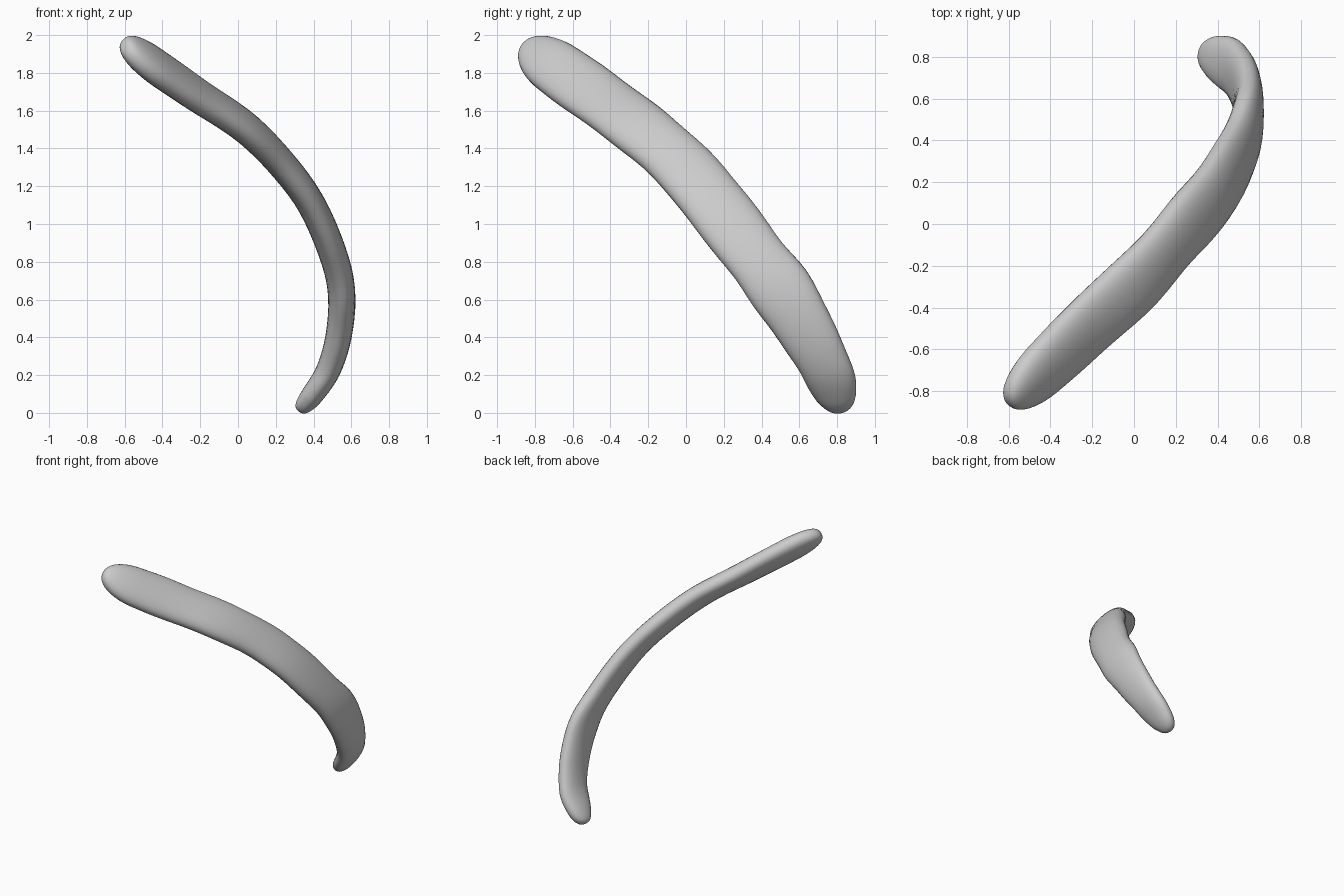
import bpy
import bmesh
import math
from mathutils import Vector

default_cube = bpy.data.objects.get("Cube")
if default_cube:
    bpy.data.objects.remove(default_cube, do_unlink=True)

# Centre line from the upper tip to the lower tip, with the half width
STATIONS = [
    (-.605, -.85, 1.95, .12), (-.43, -.69, 1.83, .155), (-.21, -.48, 1.68, .165),
    (.04, -.25, 1.51, .16), (.23, -.03, 1.32, .165), (.385, .15, 1.11, .165),
    (.5, .35, .85, .165), (.548, .51, .64, .165), (.535, .645, .42, .15),
    (.48, .745, .23, .135), (.39, .795, .09, .11), (.32, .81, .01, .08),
]
RINGS, SIDES = 72, 28
HALF_THICKNESS = .077


def sample(u):
    """Smooth curve through the stations, u from 0 to 1."""
    last = len(STATIONS) - 1
    s = min(max(u, 0), 1) * last
    i = min(int(s), last - 1)
    f = s - i
    get = lambda k: Vector(STATIONS[min(max(k, 0), last)])
    a, b, c, d = (get(i + k) for k in (-1, 0, 1, 2))
    return b + (c - a) * f / 2 + (a * 2 - b * 5 + c * 4 - d) * f**2 / 2 \
        + (b * 3 - a - c * 3 + d) * f**3 / 2


def round_end(u, length):
    """Scale that closes an end like a quarter ellipse."""
    k = min(u / length, 1)
    return math.sqrt(max(1 - (1 - k)**2, 0))


def soft_power(value, power):
    return math.copysign(abs(value)**power, value)


def ring_points(u):
    point = sample(u)
    ahead, behind = sample(u + .01), sample(u - .01)
    tangent = (ahead - behind).to_3d().normalized()
    # Broad direction lies across the length, twisting towards the upper end
    twist = .25 * max(0, 1 - 2 * u)
    back = Vector((twist, 1, twist))
    across = (back - tangent * back.dot(tangent)).normalized()
    outward = tangent.cross(across)
    cap = round_end(u, .09) * round_end(1 - u, .1)
    wobble = 1 + .02 * math.sin(u * 31) + .015 * math.sin(u * 53)
    width = point.w * cap * wobble
    thick = HALF_THICKNESS * cap**.8 * (1 - .35 * u**4)
    for k in range(SIDES):
        angle = math.tau * k / SIDES
        yield (point.to_3d()
               + across * width * soft_power(math.cos(angle), .9)
               + outward * thick * soft_power(math.sin(angle), .9))


# Loft the flattened cross-sections into one closed band
bm = bmesh.new()
rings = []
for r in range(1, RINGS):
    u = (1 - math.cos(math.pi * r / RINGS)) / 2
    rings.append([bm.verts.new(p) for p in ring_points(u)])
for first, second in zip(rings, rings[1:]):
    for k in range(SIDES):
        n = (k + 1) % SIDES
        bm.faces.new((first[k], first[n], second[n], second[k]))

# Close both tips with a fan
for ring, u in ((rings[0], 0), (rings[-1], 1)):
    tip = bm.verts.new(sample(u).to_3d())
    for k in range(SIDES):
        bm.faces.new((ring[k], ring[(k + 1) % SIDES], tip))
bmesh.ops.recalc_face_normals(bm, faces=bm.faces)

mesh = bpy.data.meshes.new("curved_bone")
bm.to_mesh(mesh)
bm.free()
bone = bpy.data.objects.new("curved_bone", mesh)
bpy.context.collection.objects.link(bone)

# Plain light grey surface
grey = bpy.data.materials.new("light_grey")
grey.use_nodes = True
colour = (.6, .6, .6, 1)
grey.diffuse_color = colour
for node in grey.node_tree.nodes:
    if node.type == 'BSDF_PRINCIPLED':
        node.inputs["Base Color"].default_value = colour
mesh.materials.append(grey)

bpy.ops.object.select_all(action='DESELECT')
bone.select_set(True)
bpy.context.view_layer.objects.active = bone
bpy.ops.object.shade_smooth_by_angle(angle=math.radians(60))
